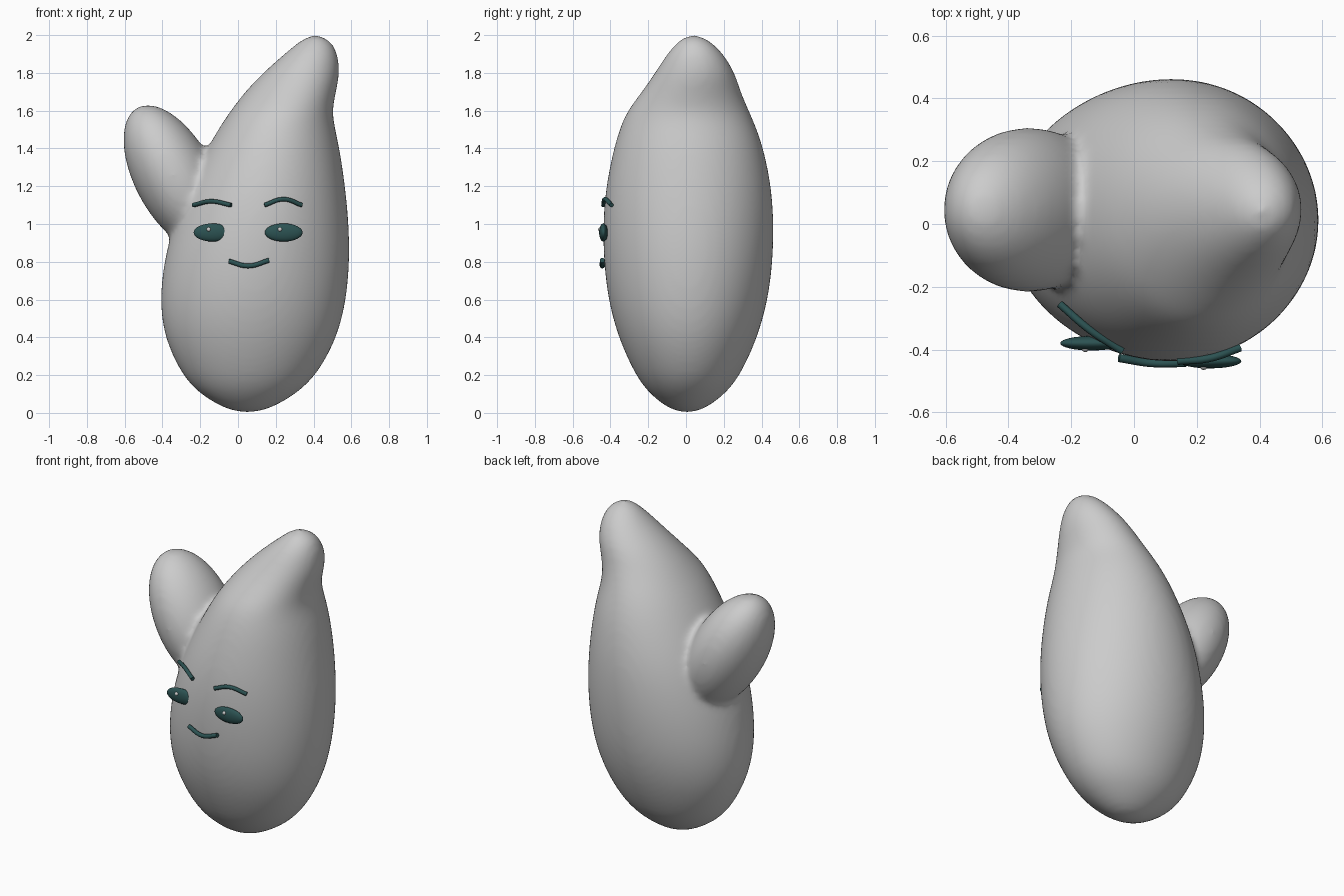
import bpy, bmesh, math
from mathutils import Matrix, Vector

if "Cube" in bpy.data.objects:
    bpy.data.objects.remove(bpy.data.objects["Cube"])

dark = bpy.data.materials.new("dark_teal")
dark.diffuse_color = (0.025, 0.085, 0.085, 1)
dark.use_nodes = True
dark.node_tree.nodes["Principled BSDF"].inputs["Base Color"].default_value = dark.diffuse_color
white = bpy.data.materials.new("white")
white.diffuse_color = (0.9, 0.9, 0.9, 1)
white.use_nodes = True
white.node_tree.nodes["Principled BSDF"].inputs["Base Color"].default_value = white.diffuse_color


def link(name, data, mat=None):
    ob = bpy.data.objects.new(name, data)
    bpy.context.collection.objects.link(ob)
    if mat:
        data.materials.append(mat)
    return ob


def ellipsoid(name, loc, size, mat):
    bm = bmesh.new()
    m = Matrix.LocRotScale(Vector(loc), None, Vector(size))
    bmesh.ops.create_uvsphere(bm, u_segments=32, v_segments=16, radius=1, matrix=m)
    for f in bm.faces:
        f.smooth = True
    me = bpy.data.meshes.new(name)
    bm.to_mesh(me)
    bm.free()
    return link(name, me, mat)


def tube(name, pts, radius, mat):
    cu = bpy.data.curves.new(name, 'CURVE')
    cu.dimensions = '3D'
    cu.bevel_depth = radius
    cu.bevel_resolution = 3
    cu.use_fill_caps = True
    sp = cu.splines.new('BEZIER')
    sp.bezier_points.add(len(pts) - 1)
    for p, co in zip(sp.bezier_points, pts):
        p.co = co
        p.handle_left_type = p.handle_right_type = 'AUTO'
    return link(name, cu, mat)


# body cross-sections: z, left, right, front, back
rows = [
    (0.02, -0.07, 0.17, -0.09, 0.10),
    (0.10, -0.205, 0.31, -0.195, 0.21),
    (0.20, -0.30, 0.42, -0.27, 0.29),
    (0.40, -0.395, 0.53, -0.362, 0.382),
    (0.60, -0.418, 0.577, -0.415, 0.437),
    (0.80, -0.395, 0.594, -0.438, 0.462),
    (1.00, -0.345, 0.59, -0.443, 0.468),
    (1.20, -0.27, 0.57, -0.427, 0.455),
    (1.40, -0.165, 0.54, -0.385, 0.413),
    (1.52, -0.095, 0.512, -0.348, 0.37),
    (1.60, -0.04, 0.50, -0.312, 0.335),
    (1.70, 0.035, 0.52, -0.235, 0.29),
    (1.80, 0.13, 0.542, -0.165, 0.262),
    (1.90, 0.245, 0.53, -0.103, 0.20),
    (1.96, 0.315, 0.50, -0.05, 0.14),
    (1.99, 0.365, 0.455, -0.01, 0.09),
]
N = 32
bm = bmesh.new()
rings = []
for z, l, r, f, b in rows:
    ring = []
    for i in range(N):
        a = 2 * math.pi * i / N
        ring.append(bm.verts.new(((l + r) / 2 + (r - l) / 2 * math.cos(a),
                                  (f + b) / 2 + (b - f) / 2 * math.sin(a), z)))
    rings.append(ring)
bottom = bm.verts.new((0.05, 0.005, -0.002))
top = bm.verts.new((0.41, 0.04, 2.003))
for i in range(N):
    j = (i + 1) % N
    for a, b in zip(rings, rings[1:]):
        bm.faces.new((a[i], a[j], b[j], b[i]))
    bm.faces.new((bottom, rings[0][j], rings[0][i]))
    bm.faces.new((top, rings[-1][i], rings[-1][j]))

# raised side lobe, fused into the body
m = (Matrix.Translation((-0.335, 0.045, 1.245)) @ Matrix.Rotation(math.radians(-28), 4, 'Y')
     @ Matrix.Diagonal((0.213, 0.264, 0.423, 1)))
bmesh.ops.create_uvsphere(bm, u_segments=32, v_segments=20, radius=1, matrix=m)
me = bpy.data.meshes.new("body")
bm.to_mesh(me)
bm.free()
body = link("body", me)
sub = body.modifiers.new("round", 'SUBSURF')
sub.levels = sub.render_levels = 2
rem = body.modifiers.new("fuse", 'REMESH')
rem.mode = 'VOXEL'
rem.voxel_size = 0.018
rem.use_smooth_shade = True
smo = body.modifiers.new("blend", 'SMOOTH')
smo.factor = 0.5
smo.iterations = 12

# eyes with highlights
for side, x, y in (("left", -0.135, -0.38), ("right", 0.242, -0.437)):
    ellipsoid(side + "_eye", (x, y, 0.955), (0.1, 0.023, 0.048), dark)
    ellipsoid(side + "_eye_highlight", (x - 0.02, y - 0.016, 0.971), (0.012, 0.012, 0.012), white)

# brows and mouth
tube("left_brow", [(-0.237, -0.255, 1.1), (-0.14, -0.338, 1.12), (-0.037, -0.405, 1.1)], 0.012, dark)
tube("right_brow", [(0.14, -0.437, 1.1), (0.24, -0.428, 1.131), (0.338, -0.395, 1.1)], 0.012, dark)
tube("mouth", [(-0.048, -0.427, 0.803), (0.055, -0.443, 0.778), (0.165, -0.443, 0.808)], 0.013, dark)
